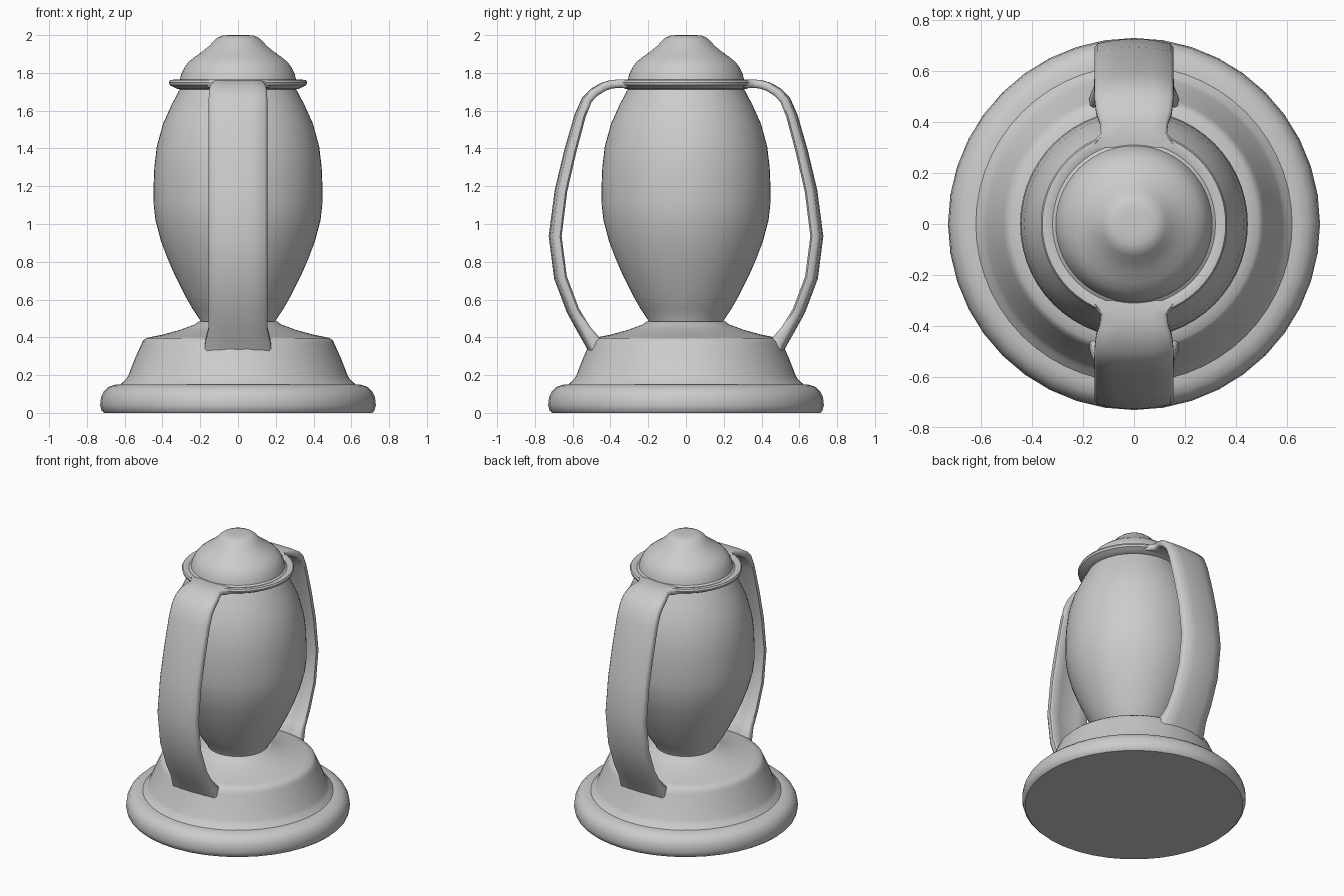
import bpy, bmesh, math
from mathutils import Vector

if "Cube" in bpy.data.objects:
    bpy.data.objects.remove(bpy.data.objects["Cube"])


def finish(name, bm, angle):
    bmesh.ops.recalc_face_normals(bm, faces=bm.faces[:])
    me = bpy.data.meshes.new(name)
    bm.to_mesh(me)
    bm.free()
    ob = bpy.data.objects.new(name, me)
    bpy.context.collection.objects.link(ob)
    bpy.ops.object.select_all(action='DESELECT')
    ob.select_set(True)
    bpy.context.view_layer.objects.active = ob
    bpy.ops.object.shade_smooth_by_angle(angle=math.radians(angle))
    return ob


def lathe(name, profile, seg):
    """Spin a (radius, z) profile about z and cap both ends."""
    bm = bmesh.new()
    rings = [[bm.verts.new((r * math.cos(2 * math.pi * i / seg),
                            r * math.sin(2 * math.pi * i / seg), z))
              for i in range(seg)] for r, z in profile]
    for a, b in zip(rings, rings[1:]):
        for i in range(seg):
            j = (i + 1) % seg
            bm.faces.new((a[i], a[j], b[j], b[i]))
    bm.faces.new(rings[0][::-1])
    bm.faces.new(rings[-1])
    return finish(name, bm, 40)


# Round foot with a sloping skirt and shoulder
lathe("base_foot", [(.71, 0), (.722, .012), (.73, .04), (.725, .085), (.71, .115),
                    (.685, .138), (.65, .149), (.61, .152)], 40)
lathe("base_skirt", [(.63, .14), (.615, .158), (.595, .175), (.58, .2), (.545, .29),
                     (.513, .36), (.505, .38), (.487, .396), (.45, .404), (.4, .414),
                     (.305, .44), (.23, .468), (.21, .483), (.18, .487)], 56)

# Egg-shaped body
lathe("body", [(.195, .47), (.2, .49), (.24, .55), (.28, .62), (.328, .715), (.37, .81),
               (.408, .91), (.437, 1.02), (.446, 1.1), (.447, 1.2), (.443, 1.3),
               (.43, 1.41), (.397, 1.53), (.352, 1.63), (.31, 1.71), (.3, 1.73)], 56)

# Rimmed dome lid
lathe("lid", [(.29, 1.712), (.32, 1.714), (.345, 1.727), (.362, 1.736), (.366, 1.75),
              (.36, 1.762), (.34, 1.764), (.32, 1.757), (.307, 1.766), (.3, 1.795),
              (.283, 1.83), (.262, 1.858), (.23, 1.884), (.19, 1.912), (.15, 1.945),
              (.125, 1.973), (.105, 1.989), (.08, 1.998), (.05, 2.0)], 56)

# Bowed strap: (y, z, half width, sag across the width, thickness) along the outer face
rows = [(.30, 1.763, .175, .0, .04), (.33, 1.765, .152, .0, .045),
        (.355, 1.765, .130, .0, .045), (.40, 1.762, .134, .003, .045),
        (.45, 1.747, .148, .008, .045), (.505, 1.715, .154, .012, .045),
        (.55, 1.67, .155, .014, .045), (.59, 1.58, .155, .016, .047),
        (.645, 1.39, .155, .018, .05), (.695, 1.18, .155, .02, .05),
        (.727, .935, .155, .022, .05), (.698, .71, .155, .022, .05),
        (.63, .53, .155, .022, .05), (.575, .43, .157, .022, .055),
        (.538, .365, .172, .022, .07), (.51, .31, .18, .022, .05)]
bm = bmesh.new()
loops = []
for i, (y, z, w, sag, t) in enumerate(rows):
    p, q = rows[max(i - 1, 0)], rows[min(i + 1, len(rows) - 1)]
    tan = Vector((0, q[0] - p[0], q[1] - p[1])).normalized()
    inward = Vector((0, tan.z, -tan.y))
    c = .012
    # rounded-edge section: outer face one way, inner face back
    outer = [(-w, c), (-w + c, 0), (-w * .5, 0), (0, 0), (w * .5, 0), (w - c, 0), (w, c)]
    inner = [(x, t - d) for x, d in reversed(outer)]
    loops.append([bm.verts.new(Vector((x, y - sag * (x / w) ** 2, z)) + inward * d)
                  for x, d in outer + inner])
for a, b in zip(loops, loops[1:]):
    for i in range(len(a)):
        j = (i + 1) % len(a)
        bm.faces.new((a[i], a[j], b[j], b[i]))
bm.faces.new(loops[0])
bm.faces.new(loops[-1])
strap = finish("strap_handles", bm, 50)
mirror = strap.modifiers.new("Mirror", 'MIRROR')
mirror.use_axis = (False, True, False)
